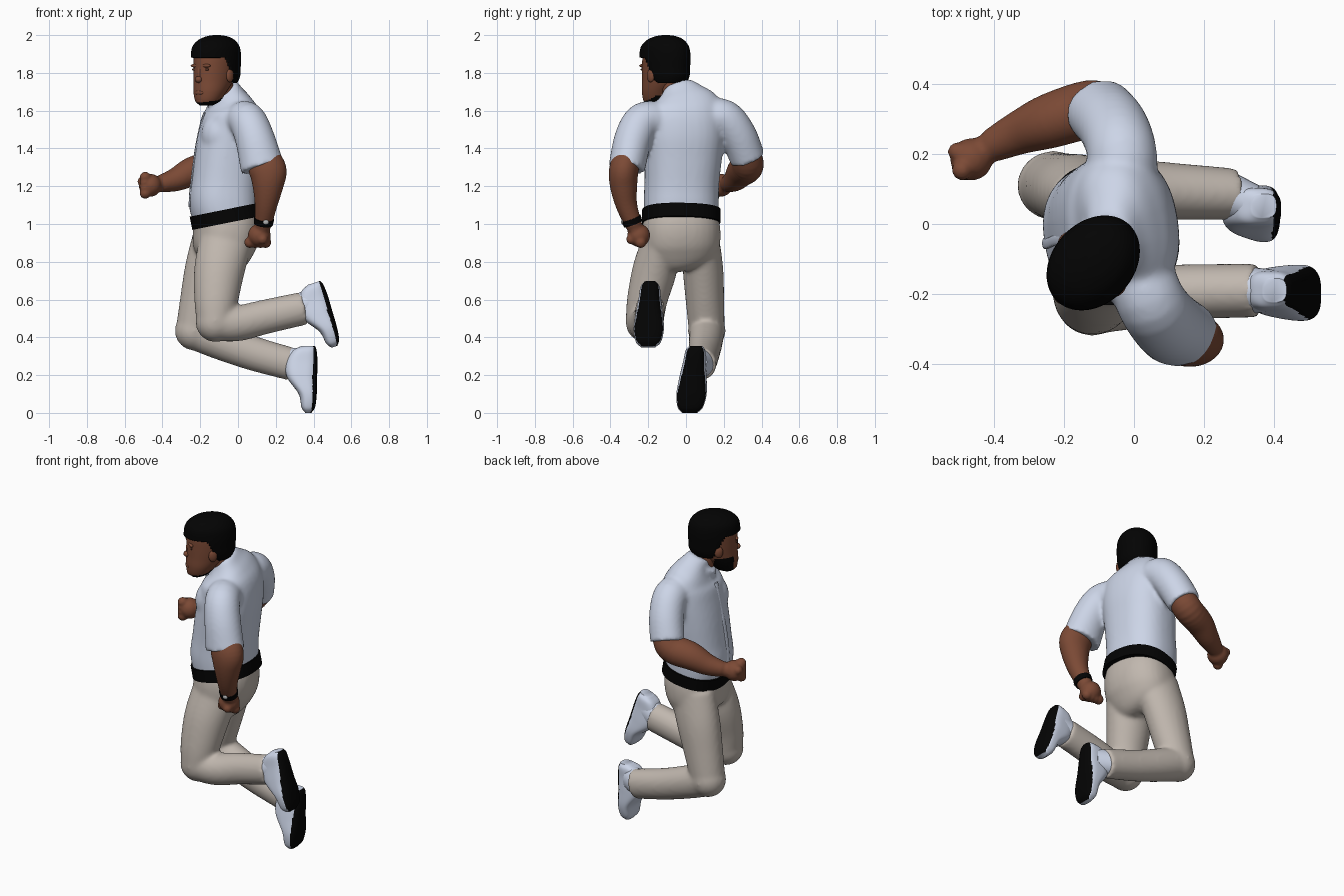
import bpy, bmesh, math
from mathutils import Vector, Matrix

if "Cube" in bpy.data.objects:
    bpy.data.objects.remove(bpy.data.objects["Cube"], do_unlink=True)


def material(name, rgb):
    m = bpy.data.materials.new(name)
    m.use_nodes = True
    m.diffuse_color = (*rgb, 1)
    bsdf = next(n for n in m.node_tree.nodes if n.type == "BSDF_PRINCIPLED")
    bsdf.inputs["Base Color"].default_value = (*rgb, 1)
    bsdf.inputs["Roughness"].default_value = 0.8
    return m


SHIRT = material("pale blue cloth", (0.62, 0.68, 0.82))
TROUSER = material("beige cloth", (0.53, 0.475, 0.425))
SKIN = material("brown skin", (0.2, 0.068, 0.036))
SHADE = material("dark brown", (0.09, 0.033, 0.02))
BLACK = material("black", (0.001, 0.001, 0.001))
SILVER = material("silver", (0.45, 0.45, 0.45))


def spline(rows, sub):
    """Smooth rows of (x, y, z, half width, half depth)."""
    p = [Vector(r) for r in rows]
    p = [p[0] * 2 - p[1]] + p + [p[-1] * 2 - p[-2]]
    out = []
    for a, b, c, d in zip(p, p[1:], p[2:], p[3:]):
        for k in range(sub):
            t = k / sub
            out.append((b * 2 + (c - a) * t + (a * 2 - b * 5 + c * 4 - d) * t ** 2
                        + (b * 3 - a - c * 3 + d) * t ** 3) * 0.5)
    return out + [p[-2]]


def loft(bm, rows, side, axis=None, seg=32, sub=5, power=2.0):
    """Closed tube of oval rings; the half width runs along side."""
    pts = spline(rows, sub)
    pos = [Vector(p[:3]) for p in pts]
    rings = []
    for i, p in enumerate(pts):
        t = Vector(axis) if axis else pos[min(i + 1, len(pos) - 1)] - pos[max(i - 1, 0)]
        t.normalize()
        u = Vector(side)
        u = (u - t * u.dot(t)).normalized()
        v = t.cross(u)
        ring = []
        for k in range(seg):
            ang = math.tau * k / seg
            c, s = math.cos(ang), math.sin(ang)
            c = math.copysign(abs(c) ** (2 / power), c)
            s = math.copysign(abs(s) ** (2 / power), s)
            ring.append(bm.verts.new(pos[i] + u * c * p[3] + v * s * p[4]))
        rings.append(ring)
    for r, q in zip(rings, rings[1:]):
        for k in range(seg):
            n = (k + 1) % seg
            bm.faces.new((r[k], r[n], q[n], q[k]))
    bm.faces.new(rings[0][::-1])
    bm.faces.new(rings[-1])


def ball(bm, centre, radii):
    m = Matrix.Translation(centre) @ Matrix.Diagonal((*radii, 1))
    bmesh.ops.create_uvsphere(bm, u_segments=20, v_segments=12, radius=1, matrix=m)


def finish(name, bm, mats, rule=None, voxel=0, matrix=None, keep=None):
    """Make the object; rule picks a colour per face, voxel fuses the pieces."""
    bmesh.ops.recalc_face_normals(bm, faces=bm.faces)
    bm.normal_update()
    if keep:
        gone = [f for f in bm.faces if not keep(f.calc_center_median())]
        bmesh.ops.delete(bm, geom=gone, context="FACES")
    for f in bm.faces:
        f.smooth = True
        if rule and rule(f.calc_center_median(), f.normal):
            f.material_index = 1
    for e in bm.edges:
        e.smooth = e.calc_face_angle(0) < 0.9
    me = bpy.data.meshes.new(name)
    bm.to_mesh(me)
    bm.free()
    for m in mats:
        me.materials.append(m)
    ob = bpy.data.objects.new(name, me)
    bpy.context.scene.collection.objects.link(ob)
    if matrix:
        ob.matrix_world = matrix
    if voxel:
        r = ob.modifiers.new("fuse", "REMESH")
        r.mode, r.voxel_size, r.use_smooth_shade = "VOXEL", voxel, True
        s = ob.modifiers.new("soften", "SMOOTH")
        s.factor, s.iterations = 0.5, round(voxel * 900)
    return ob


X, Y, Z = (1, 0, 0), (0, 1, 0), (0, 0, 1)
ACROSS = (0.15, -1, 0)

# Shirt: torso, chest, collar and both sleeves
bm = bmesh.new()
loft(bm, [(-.062, -.025, 1.035, .195, .173), (-.076, -.025, 1.12, .198, .183),
          (-.07, -.022, 1.22, .197, .178), (-.056, -.015, 1.36, .205, .175),
          (-.04, -.01, 1.48, .212, .168), (-.035, -.01, 1.58, .21, .15),
          (-.042, -.015, 1.64, .19, .117), (-.055, -.028, 1.69, .125, .085),
          (-.07, -.045, 1.735, .075, .065)], ACROSS, power=2.35)
ball(bm, (-.095, -.115, 1.47), (.1, .1, .12))
loft(bm, [(-.06, -.04, 1.645, .085, .1), (-.09, -.055, 1.7, .072, .09)], Y)
loft(bm, [(.01, -.13, 1.545, .1, .1), (.05, -.225, 1.545, .1, .1),
          (.09, -.28, 1.45, .105, .1), (.13, -.314, 1.295, .117, .097)], X)
loft(bm, [(-.035, .1, 1.56, .1, .1), (-.034, .2, 1.56, .1, .1),
          (-.058, .275, 1.47, .1, .098), (-.1, .327, 1.345, .1, .094)], X)
finish("shirt", bm, [SHIRT], voxel=0.011)

bm = bmesh.new()
loft(bm, [(-.257, -.055, 1.09, .016, .006), (-.246, -.055, 1.22, .016, .006),
          (-.228, -.047, 1.36, .016, .006), (-.203, -.043, 1.48, .016, .006),
          (-.178, -.045, 1.59, .016, .006)], Y, seg=12)
finish("shirt_placket", bm, [SHIRT])

# Trousers: hips, thighs, knees and shins
bm = bmesh.new()
loft(bm, [(-.1, -.02, .77, .07, .06), (-.085, -.025, .81, .165, .13),
          (-.075, -.025, .88, .203, .165), (-.062, -.025, .97, .207, .176),
          (-.077, -.025, 1.05, .193, .17)], ACROSS, power=2.25)
thighs = [[(-.06, -.125, .93, .1, .14), (-.098, -.165, .76, .117, .134),
           (-.115, -.205, .6, .107, .117), (-.12, -.22, .48, .1, .1)],
          [(-.1, .075, .93, .1, .14), (-.15, .09, .76, .107, .132),
           (-.19, .1, .6, .102, .117), (-.23, .11, .435, .095, .1)]]
shins = [[(-.12, -.22, .48, .095, .1), (0, -.21, .475, .09, .095),
          (.15, -.195, .51, .08, .091), (.355, -.19, .555, .077, .088)],
         [(-.23, .11, .435, .092, .1), (-.1, .105, .38, .09, .096),
          (.08, .095, .315, .083, .091), (.29, .085, .256, .074, .087)]]
for thigh, shin in zip(thighs, shins):
    loft(bm, thigh, Y)
    loft(bm, shin, Y)
    ball(bm, thigh[-1][:3], (.105, .1, .105))
finish("trousers", bm, [TROUSER], voxel=0.011)

# Belt
bm = bmesh.new()
loft(bm, [(-.056, -.025, 1.006, .206, .187), (-.07, -.025, 1.076, .206, .187)],
     ACROSS, seg=56, sub=2, power=2.35)
finish("belt", bm, [BLACK])


# Bare forearms with closed fists
def arm(name, rows, centre, forward, across):
    bm = bmesh.new()
    loft(bm, rows, X)
    c, f, a = Vector(centre), Vector(forward).normalized(), Vector(across).normalized()
    ball(bm, c, (.061, .061, .061))
    loft(bm, [(*rows[-1][:3], .042, .042), (*c, .048, .048)], X)
    for i in range(4):
        ball(bm, c + f * .04 + a * (i - 1.5) * .028, (.03, .03, .03))
    n = f.cross(a)
    ball(bm, c + n * .045 + f * .01 + a * .02, (.027, .027, .027))
    finish(name, bm, [SKIN], voxel=0.007)


arm("left_forearm", [(.13, -.312, 1.35, .09, .075), (.158, -.33, 1.28, .1, .078),
                     (.158, -.33, 1.2, .082, .072), (.148, -.315, 1.1, .06, .057),
                     (.132, -.275, .99, .044, .044)],
    (.113, -.25, .94), (-.2, .25, -.9), X)
arm("right_forearm", [(-.08, .318, 1.375, .08, .078), (-.13, .327, 1.31, .083, .085),
                      (-.24, .295, 1.278, .077, .08), (-.33, .26, 1.235, .063, .062),
                      (-.41, .222, 1.212, .048, .045)],
    (-.465, .185, 1.205), (-.6, -.7, 0), Z)

# Wristwatch
bm = bmesh.new()
loft(bm, [(.138, -.291, 1.03, .054, .054), (.134, -.28, 1.0, .051, .051)], X, sub=2)
finish("watch_strap", bm, [BLACK])
bm = bmesh.new()
ball(bm, (.147, -.337, 1.01), (.016, .006, .012))
finish("watch_face", bm, [SILVER])


# Shoes with dark soles, and the socks above them
def shoe(name, toe, angle, skew, sock):
    shape = [(0, 0, .04, .016), (0, .03, .067, .036), (-.003, .1, .08, .048),
             (-.033, .19, .072, .08), (-.034, .27, .06, .083),
             (-.018, .33, .052, .062), (0, .355, .034, .035)]
    bm = bmesh.new()
    loft(bm, [(x, skew * z, z, a, b) for x, z, a, b in shape], Y, axis=Z,
         seg=64, sub=8, power=2.9)
    finish(name + "_shoe", bm, [SHIRT, BLACK], rule=lambda c, n: n.x > 0.5,
           matrix=Matrix.Translation(toe) @ Matrix.Rotation(math.radians(angle), 4, "Y"))
    bm = bmesh.new()
    loft(bm, sock, Y)
    finish(name + "_sock", bm, [SHIRT])


shoe("right", (.372, .02, 0), 0, .09,
     [(.26, .087, .266, .066, .076), (.335, .055, .268, .06, .077)])
shoe("left", (.51, -.2, .35), -17.6, .03,
     [(.33, -.19, .556, .067, .076), (.405, -.191, .588, .06, .077)])

# Neck
bm = bmesh.new()
loft(bm, [(-.06, -.04, 1.62, .062, .062), (-.105, -.09, 1.79, .065, .065)], X)
finish("neck", bm, [SKIN])

# Head turned to one side: skull, nose, lips, ears, with a dark jaw on one cheek
TURN = Matrix.Translation((-.12, -.115, 0)) @ Matrix.Rotation(math.radians(-43), 4, "Z")
bm = bmesh.new()
skull = [(1.628, -.07, .035, .035), (1.65, -.06, .064, .066), (1.7, -.042, .085, .09),
         (1.76, -.015, .096, .115), (1.82, -.002, .102, .127), (1.88, .004, .104, .13),
         (1.93, .008, .098, .122), (1.965, .01, .07, .09), (1.98, .01, .04, .05)]
loft(bm, [(0, y, z, a, b) for z, y, a, b in skull], X, axis=Z, seg=64, sub=8)
ball(bm, (0, -.128, 1.765), (.02, .02, .018))
ball(bm, (0, -.121, 1.795), (.013, .014, .04))
ball(bm, (0, -.126, 1.695), (.03, .009, .012))
ball(bm, (0, -.11, 1.653), (.03, .018, .018))
for s in (-1, 1):
    ball(bm, (s * .106, 0, 1.785), (.014, .025, .035))
    ball(bm, (s * .036, -.114, 1.838), (.034, .012, .01))
finish("head", bm, [SKIN, BLACK], matrix=TURN,
       rule=lambda c, n: c.x < -.03 and c.z < 1.74 and -.095 < c.y < .02
       or c.z < 1.68 and n.z < -.5)

# Eyes, set under the brow
for s, side in ((-1, "right"), (1, "left")):
    bm = bmesh.new()
    ball(bm, (s * .04, -.114, 1.818), (.022, .006, .007))
    finish(side + "_eye", bm, [SHADE], matrix=TURN)


# Hair cap, cut along a hairline that rises from nape to forehead
def under_hair(c):
    t = min(max((.045 - c.y) / .09, 0), 1)
    return c.z > 1.745 + .135 * t * t * (3 - 2 * t)


bm = bmesh.new()
cap = [(1.73, .02, .09, .1), (1.78, .012, .108, .137), (1.83, .005, .114, .148),
       (1.89, .005, .116, .15), (1.94, .005, .109, .14), (1.975, .009, .083, .107),
       (1.993, .012, .05, .063), (2.0, .012, .015, .02)]
loft(bm, [(0, y, z, a, b) for z, y, a, b in cap], X, axis=Z, seg=96, sub=12)
hair = finish("hair", bm, [BLACK], matrix=TURN, keep=under_hair)
shell = hair.modifiers.new("thickness", "SOLIDIFY")
shell.thickness, shell.offset = 0.025, -1
